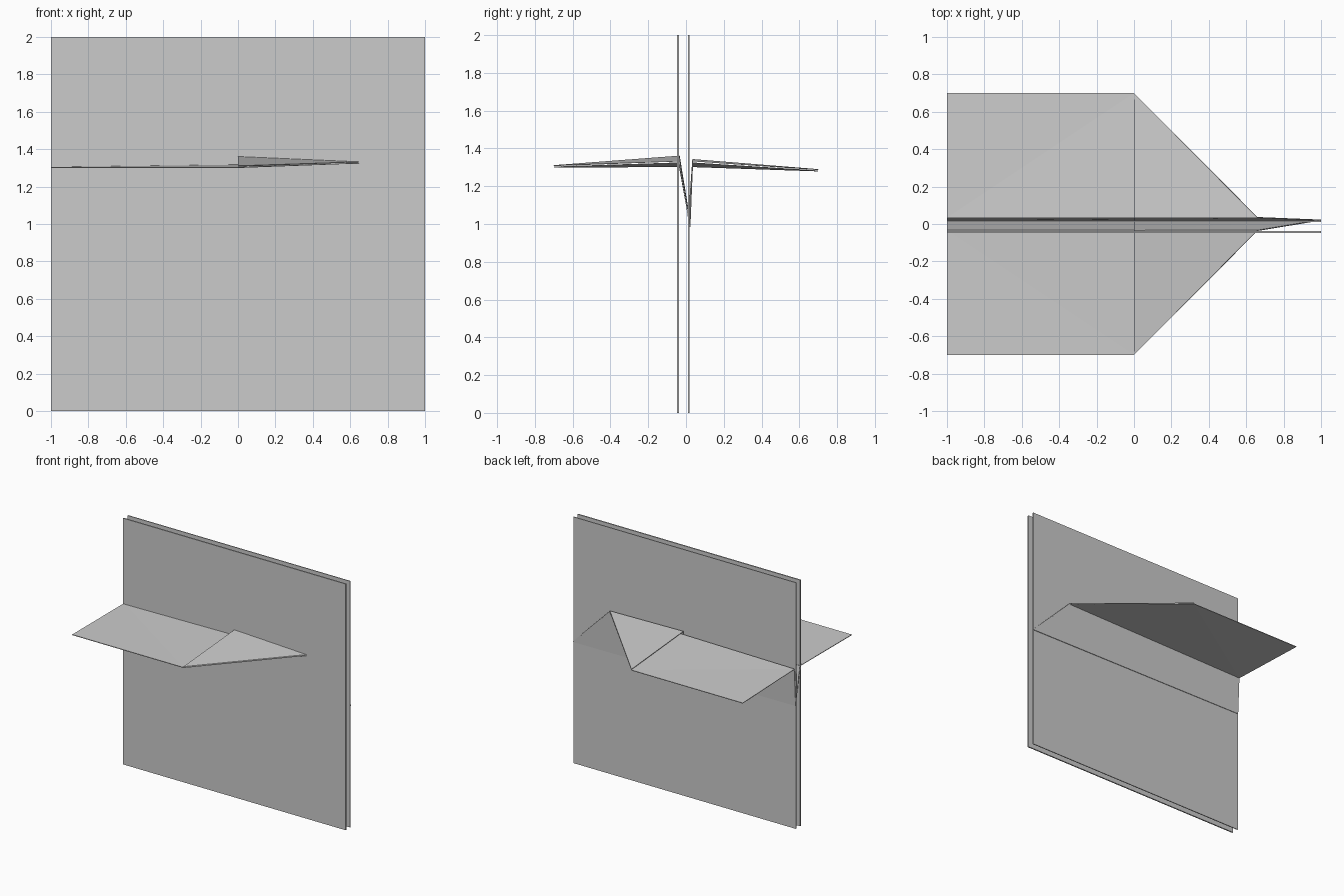
import bpy

if "Cube" in bpy.data.objects:
    bpy.data.objects.remove(bpy.data.objects["Cube"])

PAPER = 0.005


def folded_paper(name, points, faces, thickness=PAPER):
    """Flat creased paper given a little thickness."""
    mesh = bpy.data.meshes.new(name)
    mesh.from_pydata(points, [], faces)
    obj = bpy.data.objects.new(name, mesh)
    bpy.context.collection.objects.link(obj)
    mod = obj.modifiers.new("paper_thickness", "SOLIDIFY")
    mod.thickness = thickness
    mod.offset = 0
    return obj


def square_sheet(name, y, thickness):
    """Upright 2 x 2 sheet."""
    bpy.ops.mesh.primitive_cube_add(size=1, location=(0, y, 1))
    obj = bpy.context.object
    obj.name = name
    obj.scale = (2, thickness, 2)
    bpy.ops.object.transform_apply(location=False, rotation=False, scale=True)


# two upright sheets
square_sheet("front_sheet", -0.042, 0.010)
square_sheet("back_sheet", 0.015, 0.007)

# folded dart: one half on each side of the keel
for side, label, tip_z, top_z in ((-1, "front", 1.302, 1.36), (1, "back", 1.281, 1.342)):
    root = side * 0.035
    keel_back, nose = (-1, 0.02, 1.0), (1, 0.021, 0.985)
    root_back, root_front = (-1, root, 1.303), (0.66, root, 1.325)
    tip_back, tip_corner = (-1, side * 0.7, tip_z), (0, side * 0.7, tip_z)

    # body side and wing
    folded_paper(label + "_wing",
                 [keel_back, nose, root_front, root_back, tip_corner, tip_back],
                 [(0, 1, 2, 3), (3, 2, 4), (3, 4, 5)])

    # corner flap folded over the top of the wing and down into the body
    lift = 0.007
    flap_top, flap_low = (0, root, top_z), (0, 0.015, 1.05)
    up = [(p[0], p[1], p[2] + lift) for p in (tip_corner, root_front, nose)]
    folded_paper(label + "_corner_flap", up + [flap_top, flap_low],
                 [(0, 1, 3), (3, 1, 2), (3, 2, 4)])
